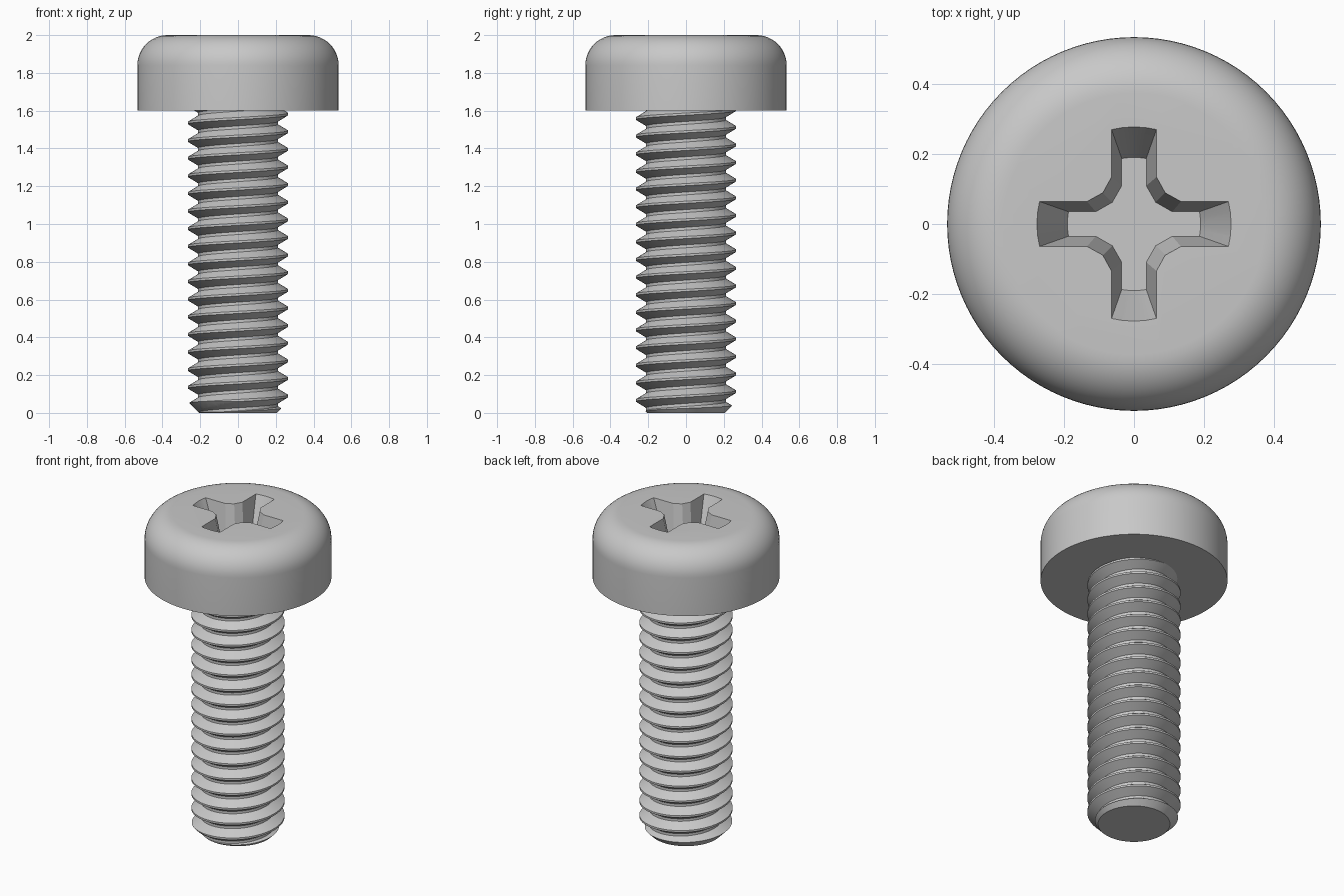
import bpy, bmesh
from math import pi, cos, sin, asin, radians

if "Cube" in bpy.data.objects:
    bpy.data.objects.remove(bpy.data.objects["Cube"], do_unlink=True)

# Overall sizes
HEAD_R, HEAD_Z, TOP, ROUND = 0.533, 1.6, 2.0, 0.16
CREST, ROOT, PITCH = 0.266, 0.211, 0.0933
SEG = 64

steel = bpy.data.materials.new("light grey steel")
steel.use_nodes = True
steel.diffuse_color = (0.58, 0.58, 0.58, 1)
steel.node_tree.nodes["Principled BSDF"].inputs["Base Color"].default_value = steel.diffuse_color


def finish(bm, name):
    """Turn a bmesh into a linked object with outward normals."""
    bmesh.ops.recalc_face_normals(bm, faces=bm.faces)
    mesh = bpy.data.meshes.new(name)
    bm.to_mesh(mesh)
    bm.free()
    mesh.materials.append(steel)
    obj = bpy.data.objects.new(name, mesh)
    bpy.context.collection.objects.link(obj)
    return obj


def loft(rings, name):
    """Bridge closed rings of equal length and cap both ends."""
    bm = bmesh.new()
    loops = [[bm.verts.new(p) for p in ring] for ring in rings]
    n = len(loops[0])
    for a, b in zip(loops, loops[1:]):
        for i in range(n):
            j = (i + 1) % n
            bm.faces.new((a[i], a[j], b[j], b[i]))
    bm.faces.new(loops[0][::-1])
    bm.faces.new(loops[-1])
    return finish(bm, name)


def lathe(profile, name, seg):
    return loft([[(r * cos(2 * pi * i / seg), r * sin(2 * pi * i / seg), z)
                  for i in range(seg)] for r, z in profile], name)


def select(obj):
    bpy.ops.object.select_all(action='DESELECT')
    obj.select_set(True)
    bpy.context.view_layer.objects.active = obj


def boolean(obj, cutter, operation):
    mod = obj.modifiers.new(operation.title(), 'BOOLEAN')
    mod.operation, mod.solver, mod.object = operation, 'EXACT', cutter
    cutter.hide_render = True
    select(obj)
    bpy.ops.object.modifier_apply(modifier=mod.name)
    bpy.data.objects.remove(cutter, do_unlink=True)


# Pan head with a rounded upper rim
arc = [(HEAD_R - ROUND + ROUND * cos(k * pi / 24), TOP - ROUND + ROUND * sin(k * pi / 24))
       for k in range(13)]
head = lathe([(HEAD_R, HEAD_Z)] + arc, "screw_head", 96)


# Tapered cross recess
def cross(end, half, shoulder, corner):
    """One quarter of the outline, repeated four times."""
    a = asin(half / end)
    quarter = [(end * cos(a * k / 2), end * sin(a * k / 2)) for k in range(-2, 3)]
    quarter += [(shoulder, half), (corner, corner), (half, shoulder)]
    points = []
    for turn in range(4):
        c, s = round(cos(turn * pi / 2)), round(sin(turn * pi / 2))
        points += [(x * c - y * s, x * s + y * c) for x, y in quarter]
    return points


floor = cross(0.19, 0.035, 0.109, 0.062)
rim = cross(0.277, 0.064, 0.134, 0.089)
DEPTH = 0.2


def recess_ring(t):
    return [(a[0] + (b[0] - a[0]) * t, a[1] + (b[1] - a[1]) * t, TOP - DEPTH + DEPTH * t)
            for a, b in zip(floor, rim)]


recess = loft([recess_ring(0), recess_ring(1.2)], "recess_cutter")
boolean(head, recess, 'DIFFERENCE')

# Right-handed helical thread: one saw-shaped column per angle
tooth = [(ROOT, -0.4175), (CREST, -0.0625), (CREST, 0.0625), (ROOT, 0.4175)]
bm = bmesh.new()
columns = []
for i in range(SEG + 1):
    a = 2 * pi * i / SEG
    columns.append([bm.verts.new((r * cos(a), r * sin(a),
                                  0.089 + PITCH * (turn + u + i / SEG)))
                    for turn in range(-4, 20) for r, u in tooth])
for a, b in zip(columns, columns[1:]):
    for j in range(len(a) - 1):
        bm.faces.new((a[j], b[j], b[j + 1], a[j + 1]))
bmesh.ops.remove_doubles(bm, verts=bm.verts, dist=1e-5)
for z, direction in ((-0.04, -1), (HEAD_Z + 0.005, 1)):
    bmesh.ops.bisect_plane(bm, geom=bm.verts[:] + bm.edges[:] + bm.faces[:], dist=1e-6,
                           plane_co=(0, 0, z), plane_no=(0, 0, direction), clear_outer=True)
bmesh.ops.holes_fill(bm, edges=[e for e in bm.edges if e.is_boundary], sides=0)
shank = finish(bm, "threaded_shank")

# Trim the tip flat with a chamfer
limit = lathe([(0.205, 0), (0.305, 0.1), (0.305, 1.7)], "tip_trim", SEG)
boolean(shank, limit, 'INTERSECT')

for part in (head, shank):
    select(part)
    bpy.ops.object.shade_smooth_by_angle(angle=radians(25))
